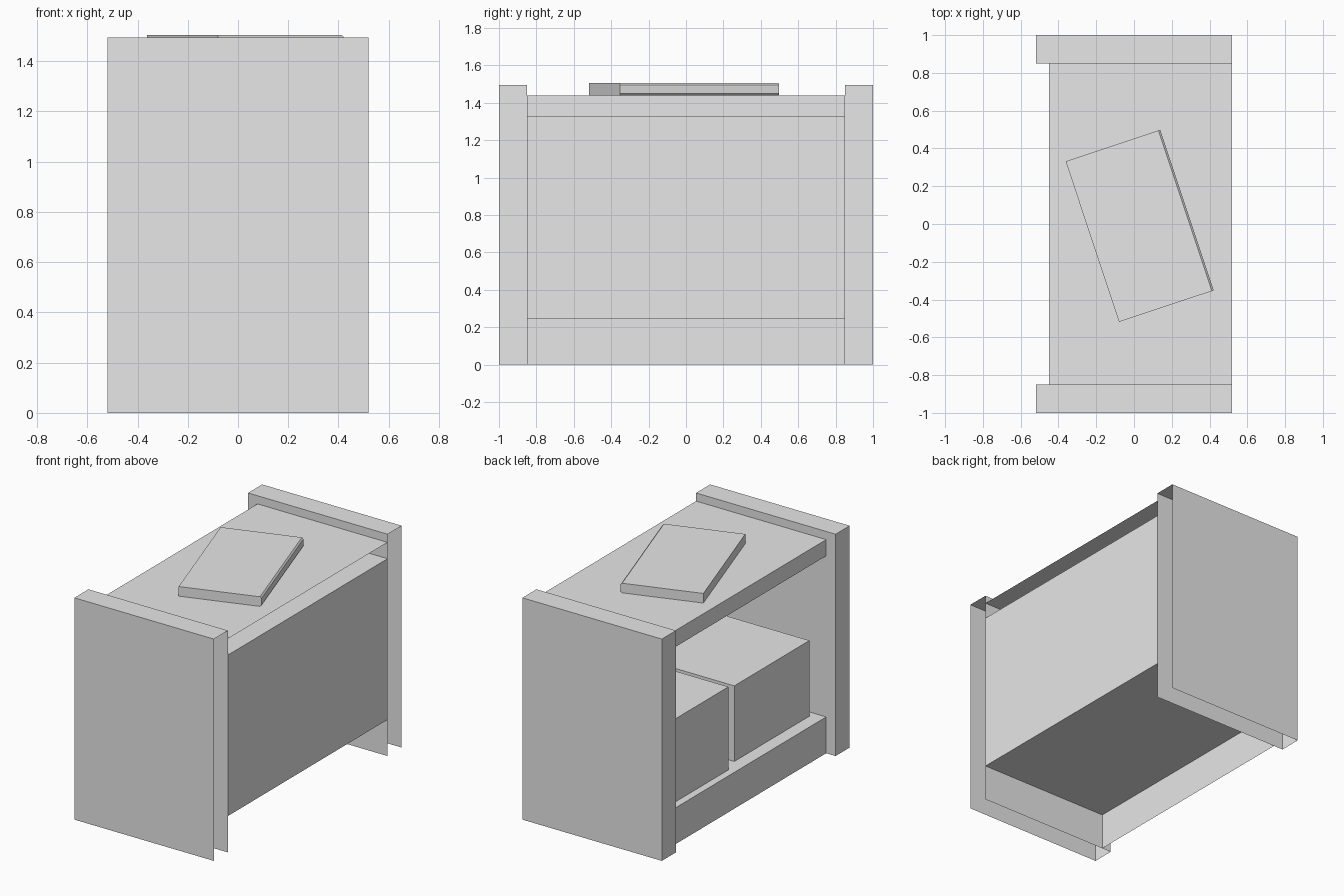
import bpy
import bmesh
from math import radians
from mathutils import Vector, Matrix

if "Cube" in bpy.data.objects:
    bpy.data.objects.remove(bpy.data.objects["Cube"], do_unlink=True)

# One plain grey for everything
grey = bpy.data.materials.new("plain_grey")
grey.use_nodes = True
colour = (0.8, 0.8, 0.8, 1.0)
grey.diffuse_color = colour
grey.node_tree.nodes["Principled BSDF"].inputs["Base Color"].default_value = colour

AXES = {"+x": (1, 0, 0), "-x": (-1, 0, 0), "+y": (0, 1, 0),
        "-y": (0, -1, 0), "+z": (0, 0, 1), "-z": (0, 0, -1)}


def finish(name, bm):
    mesh = bpy.data.meshes.new(name)
    bm.to_mesh(mesh)
    bm.free()
    mesh.materials.append(grey)
    obj = bpy.data.objects.new(name, mesh)
    bpy.context.collection.objects.link(obj)
    return obj


def box(name, x, y, z, open_sides=()):
    """Box between coordinate pairs, with the named sides left open."""
    bm = bmesh.new()
    bmesh.ops.create_cube(bm, size=1)
    lo, hi = Vector((x[0], y[0], z[0])), Vector((x[1], y[1], z[1]))
    bm.normal_update()
    gone = [f for f in bm.faces
            if any(f.normal.dot(Vector(AXES[s])) > 0.9 for s in open_sides)]
    bmesh.ops.delete(bm, geom=gone, context='FACES')
    for v in bm.verts:
        v.co = [(a + b) / 2 + c * (b - a) for a, b, c in zip(lo, hi, v.co)]
    return finish(name, bm)


BACK, FRONT, INNER = 0.52, -0.45, 0.85
SHELF, UNDER, DECK = 0.245, 1.33, 1.44
span = (-INNER, INNER)

# End panels, open at the wall side and underneath
for name, y in (("front_end_panel", (-1, -INNER)), ("back_end_panel", (INNER, 1))):
    box(name, (-BACK, BACK), y, (0, 1.495), ("+x", "-z"))

# Top board, plinth and the thin backing sheet
box("top_board", (FRONT, BACK), span, (UNDER, DECK), ("+x", "+y", "-y"))
box("plinth", (FRONT, BACK), span, (0, SHELF), ("+x", "+y", "-y", "-z"))
box("backing_sheet", (FRONT, BACK), span, (SHELF, UNDER),
    ("-x", "+y", "-y", "+z", "-z"))

# Two storage boxes on the shelf
box("storage_box_low", (-0.36, 0.42), (-0.80, 0.0), (SHELF, 0.755))
box("storage_box_tall", (-0.40, 0.42), (0.12, 0.80), (SHELF, 0.805))

# Closed book lying askew, with its opening edge chamfered
W, L, T, C = 0.264, 0.448, 0.065, 0.01
profile = [(-W, 0), (W - C, 0), (W, C), (W, T - C), (W - C, T), (-W, T)]
bm = bmesh.new()
end = bm.faces.new([bm.verts.new((x, -L, z)) for x, z in profile])
new = bmesh.ops.extrude_face_region(bm, geom=[end])["geom"]
bmesh.ops.translate(bm, vec=(0, 2 * L, 0),
                    verts=[g for g in new if isinstance(g, bmesh.types.BMVert)])
bmesh.ops.recalc_face_normals(bm, faces=bm.faces)
book = finish("book", bm)
book.matrix_world = Matrix.Translation((0.03, -0.01, DECK)) @ Matrix.Rotation(radians(18.4), 4, 'Z')
